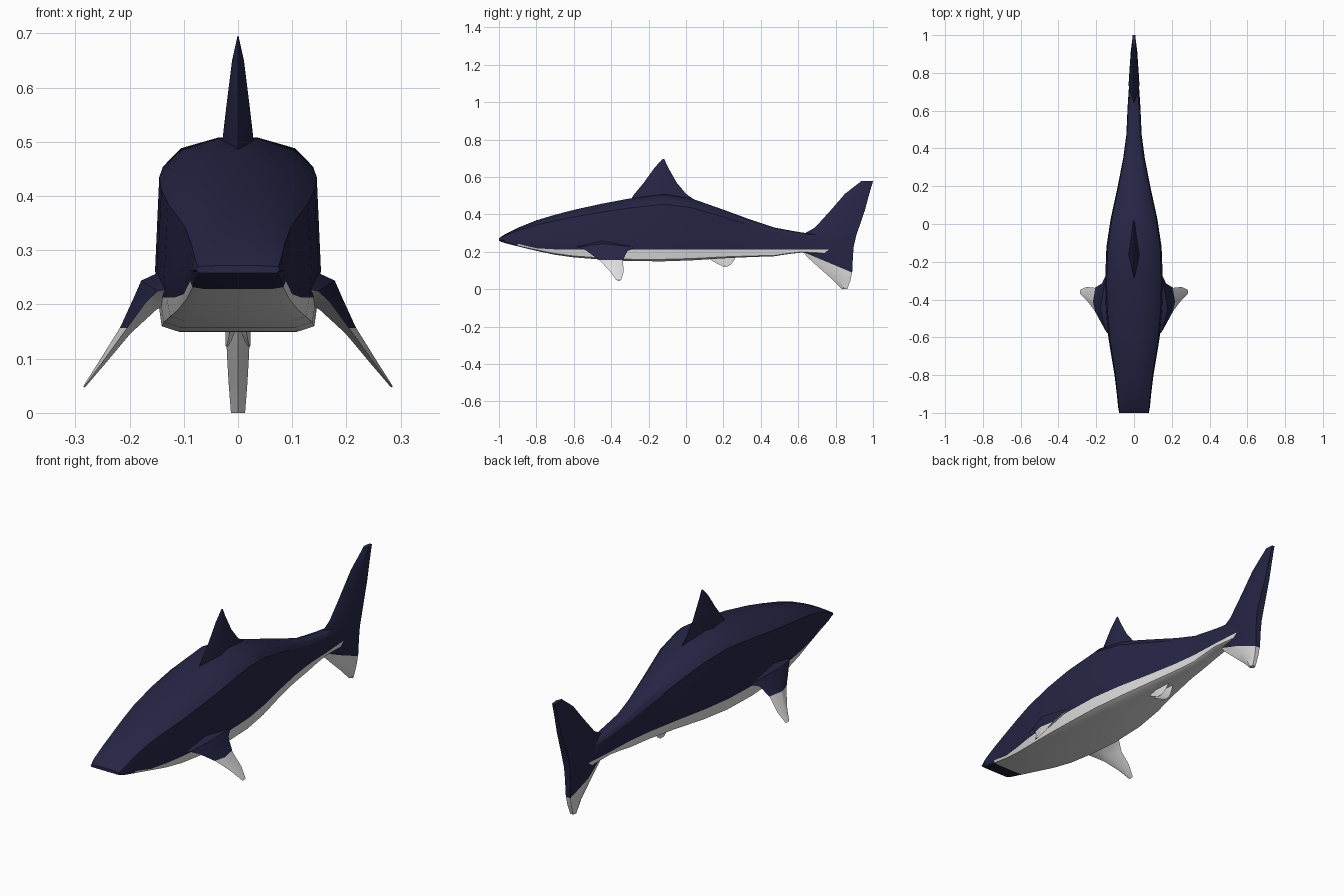
import bpy, bmesh, math
from mathutils import Vector

if "Cube" in bpy.data.objects:
    bpy.data.objects.remove(bpy.data.objects["Cube"])


def material(name, rgb):
    m = bpy.data.materials.new(name)
    m.diffuse_color = (*rgb, 1)
    m.use_nodes = True
    m.node_tree.nodes["Principled BSDF"].inputs["Base Color"].default_value = m.diffuse_color
    return m


NAVY = material("navy skin", (0.019, 0.019, 0.062))
WHITE = material("white belly", (0.72, 0.72, 0.72))


def loft(name, rings, is_white, cut=None, angle=30):
    """Skin closed rings; cut = (point, normal) splits faces on the colour line."""
    bm = bmesh.new()
    vs = [[bm.verts.new(p) for p in r] for r in rings]
    n = len(rings[0])
    for a, b in zip(vs, vs[1:]):
        for i in range(n):
            j = (i + 1) % n
            bm.faces.new((a[i], a[j], b[j], b[i]))
    bm.faces.new(vs[0])
    bm.faces.new(vs[-1])
    if cut:
        bmesh.ops.bisect_plane(bm, geom=bm.verts[:] + bm.edges[:] + bm.faces[:],
                               plane_co=cut[0], plane_no=cut[1])
    bmesh.ops.recalc_face_normals(bm, faces=bm.faces[:])
    bm.normal_update()
    for f in bm.faces:
        f.material_index = int(is_white(f.calc_center_median(), f.normal))
    me = bpy.data.meshes.new(name)
    bm.to_mesh(me)
    bm.free()
    me.materials.append(NAVY)
    me.materials.append(WHITE)
    ob = bpy.data.objects.new(name, me)
    bpy.context.collection.objects.link(ob)
    bpy.ops.object.select_all(action='DESELECT')
    ob.select_set(True)
    bpy.context.view_layer.objects.active = ob
    bpy.ops.object.shade_smooth_by_angle(angle=math.radians(angle))
    return ob


# Body stations: y, top z, bottom z, half width
STATIONS = [
    (-1.0, .272, .258, .078), (-.97, .293, .247, .084), (-.9, .328, .229, .091),
    (-.8, .368, .205, .103), (-.7, .398, .184, .120), (-.6, .424, .170, .136),
    (-.45, .457, .158, .149), (-.3, .485, .150, .153), (-.12, .508, .149, .146),
    (.03, .485, .154, .123), (.2, .425, .165, .086), (.35, .370, .172, .057),
    (.47, .330, .176, .041), (.55, .315, .188, .037), (.62, .303, .196, .034),
    (.74, .290, .190, .026), (.86, .270, .190, .014)]


def waterline(zb, h):
    return max(.213, zb + min(.014, .3 * h))


def body_ring(y, zt, zb, w):
    h = zt - zb
    half = [(.25, zt), (.72, zt - .055 * h), (.95, zt - .15 * h), (1, zb + .34 * h),
            (.97, waterline(zb, h)), (.92, zb + .03 * h), (.72, zb)]
    return ([(w * x, y, z) for x, z in half] +
            [(-w * x, y, z) for x, z in reversed(half)])


# The belly is everything under the waterline ring, behind the dark nose
def belly(c, n):
    if c.y < -.9:
        return False
    for a, b in zip(STATIONS, STATIONS[1:]):
        if a[0] <= c.y <= b[0]:
            t = (c.y - a[0]) / (b[0] - a[0])
            la, lb = (waterline(s[2], s[1] - s[2]) for s in (a, b))
            return c.z < la + t * (lb - la) - .0005
    return False


loft("body", [body_ring(*s) for s in STATIONS], belly)


def upright_ring(z, y0, y1, t, back):
    """Fin slice: sharp front, thickest at 40 percent, back edge of given share."""
    m = y0 + .4 * (y1 - y0)
    return [(0, y0, z), (t, m, z), (t * back, y1, z), (-t * back, y1, z), (-t, m, z)]


# Dorsal fin
loft("dorsal_fin", [upright_ring(*s, .05) for s in [
    (.46, -.31, .07, .031), (.51, -.275, .0, .028), (.57, -.225, -.05, .021),
    (.65, -.168, -.095, .011), (.695, -.126, -.116, .001)]],
    lambda c, n: False)

# Tail fin, with the lower lobe tip white under a sloping line
line_co, line_no = Vector((.6, 0, .21)), Vector((0, .42, 1)).normalized()
line_co = Vector((0, .6, .21))
loft("tail_fin", [upright_ring(*s, .6) for s in [
    (0, .835, .862, .013), (.05, .785, .88, .017), (.1, .728, .89, .020),
    (.17, .65, .892, .023), (.23, .60, .897, .026), (.29, .62, .911, .029),
    (.33, .69, .925, .026), (.42, .772, .956, .020), (.51, .85, .98, .015),
    (.578, .938, 1.0, .011)]],
    lambda c, n: (c - line_co).dot(line_no) < 0, (line_co, line_no))

# Pectoral and pelvic fins: slices of centre x, centre z, thickness, front y, back y
PECTORAL = [(.105, .232, .05, -.62, -.20), (.148, .225, .036, -.57, -.27),
            (.170, .204, .024, -.53, -.315), (.208, .152, .011, -.46, -.338),
            (.25, .094, .006, -.405, -.333), (.284, .048, .002, -.372, -.347)]
PELVIC = [(.012, .185, .012, .10, .27), (.014, .155, .010, .135, .258),
          (.018, .135, .006, .17, .243), (.021, .122, .002, .195, .225)]


def side_ring(s, x, z, t, y0, y1):
    m = y0 + .4 * (y1 - y0)
    nx, nz = .85 * t, .53 * t
    return [(s * x, y0, z), (s * (x + nx), m, z + nz),
            (s * x, y1, z), (s * (x - nx), m, z - nz)]


for s, side in ((1, "right"), (-1, "left")):
    loft(side + "_pectoral_fin", [side_ring(s, *p) for p in PECTORAL],
         lambda c, n: c.z < .157 or n.z < -.1,
         (Vector((0, 0, .157)), Vector((0, 0, 1))))
    loft(side + "_pelvic_fin", [side_ring(s, *p) for p in PELVIC],
         lambda c, n: True)
